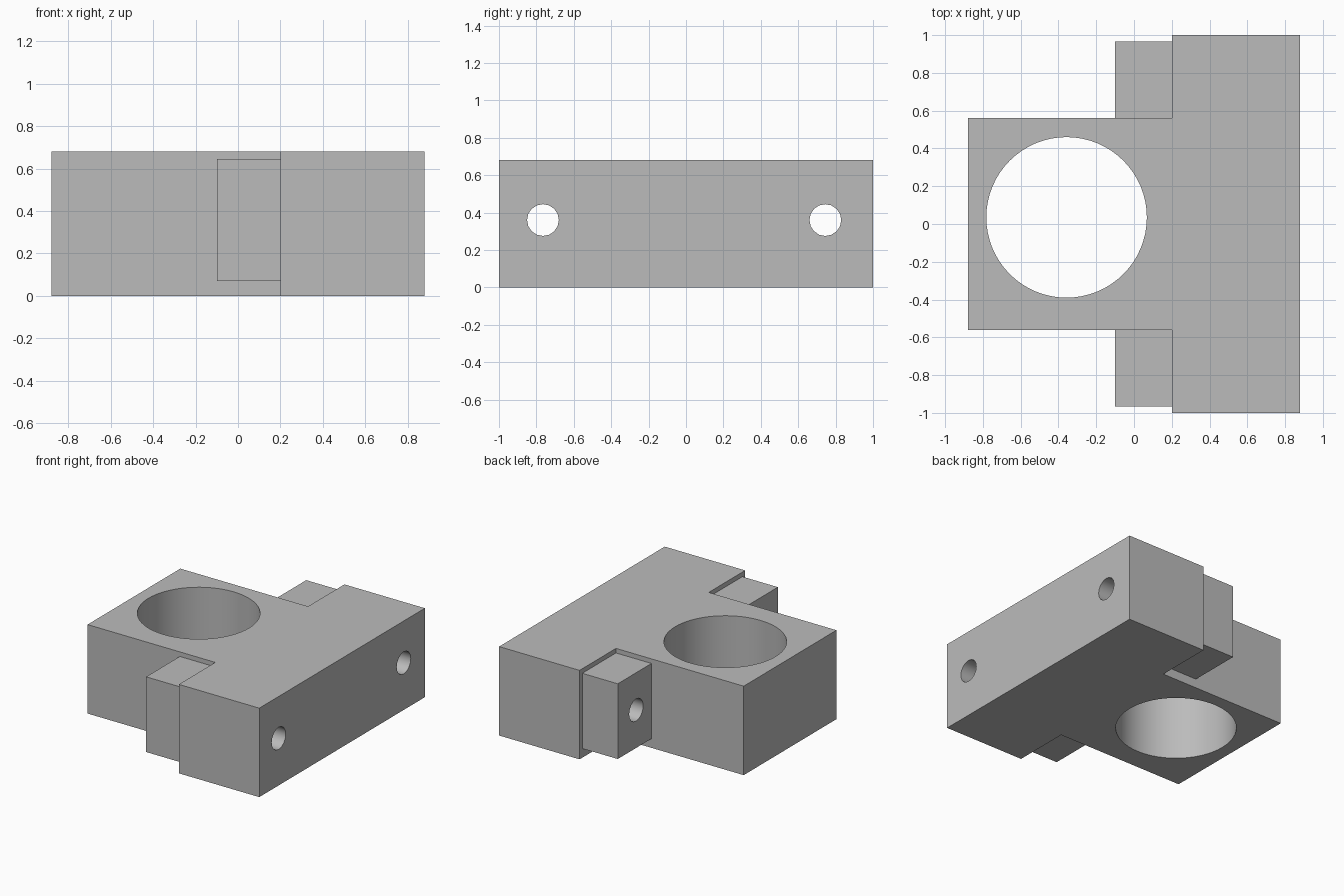
import bpy
import bmesh
import math

if "Cube" in bpy.data.objects:
    bpy.data.objects.remove(bpy.data.objects["Cube"], do_unlink=True)

HEIGHT = 0.68

grey = bpy.data.materials.new("plain grey")
grey.use_nodes = True
grey.diffuse_color = (0.5, 0.5, 0.5, 1)
grey.node_tree.nodes["Principled BSDF"].inputs["Base Color"].default_value = (0.5, 0.5, 0.5, 1)


def prism(name, outline, z0, z1):
    """Extrude a flat outline from z0 to z1."""
    bm = bmesh.new()
    face = bm.faces.new([bm.verts.new((x, y, z0)) for x, y in outline])
    grown = bmesh.ops.extrude_face_region(bm, geom=[face])["geom"]
    top = [v for v in grown if isinstance(v, bmesh.types.BMVert)]
    bmesh.ops.translate(bm, verts=top, vec=(0, 0, z1 - z0))
    bmesh.ops.recalc_face_normals(bm, faces=bm.faces)
    mesh = bpy.data.meshes.new(name)
    bm.to_mesh(mesh)
    bm.free()
    mesh.materials.append(grey)
    obj = bpy.data.objects.new(name, mesh)
    bpy.context.collection.objects.link(obj)
    return obj


def rod(name, radius, sides, location, rotation=(0, 0, 0)):
    """Long cylinder used to drill a hole."""
    bpy.ops.mesh.primitive_cylinder_add(vertices=sides, radius=radius, depth=3,
                                        location=location, rotation=rotation)
    obj = bpy.context.object
    obj.name = name
    obj.data.materials.append(grey)
    obj.hide_render = True
    return obj


def combine(target, tool, operation):
    """Apply a boolean and discard the tool."""
    bpy.context.view_layer.update()
    bpy.ops.object.select_all(action="DESELECT")
    bpy.context.view_layer.objects.active = target
    target.select_set(True)
    mod = target.modifiers.new(operation.title(), "BOOLEAN")
    mod.operation = operation
    mod.solver = "EXACT"
    mod.object = tool
    bpy.ops.object.modifier_apply(modifier=mod.name)
    bpy.data.objects.remove(tool, do_unlink=True)


# T-shaped block
half = [(-0.88, 0.56), (0.2, 0.56), (0.2, 1), (0.88, 1)]
block = prism("mounting_block", half + [(x, -y) for x, y in reversed(half)], 0, HEIGHT)

# Side lugs, set slightly into the block
for side in (-1, 1):
    lug = prism("side_lug", [(-0.1, side * 0.5), (0.3, side * 0.5),
                             (0.3, side * 0.967), (-0.1, side * 0.967)], 0.07, 0.645)
    combine(block, lug, "UNION")

# Large vertical bore
combine(block, rod("bore_cutter", 0.425, 64, (-0.357, 0.035, 0)), "DIFFERENCE")

# Bolt holes through the lugs and the wide end
for y in (-0.765, 0.745):
    drill = rod("bolt_cutter", 0.085, 16, (0.6, y, 0.36), (0, math.pi / 2, 0))
    combine(block, drill, "DIFFERENCE")

bpy.ops.object.select_all(action="DESELECT")
block.select_set(True)
bpy.context.view_layer.objects.active = block
bpy.ops.object.shade_smooth_by_angle(angle=math.radians(30))
